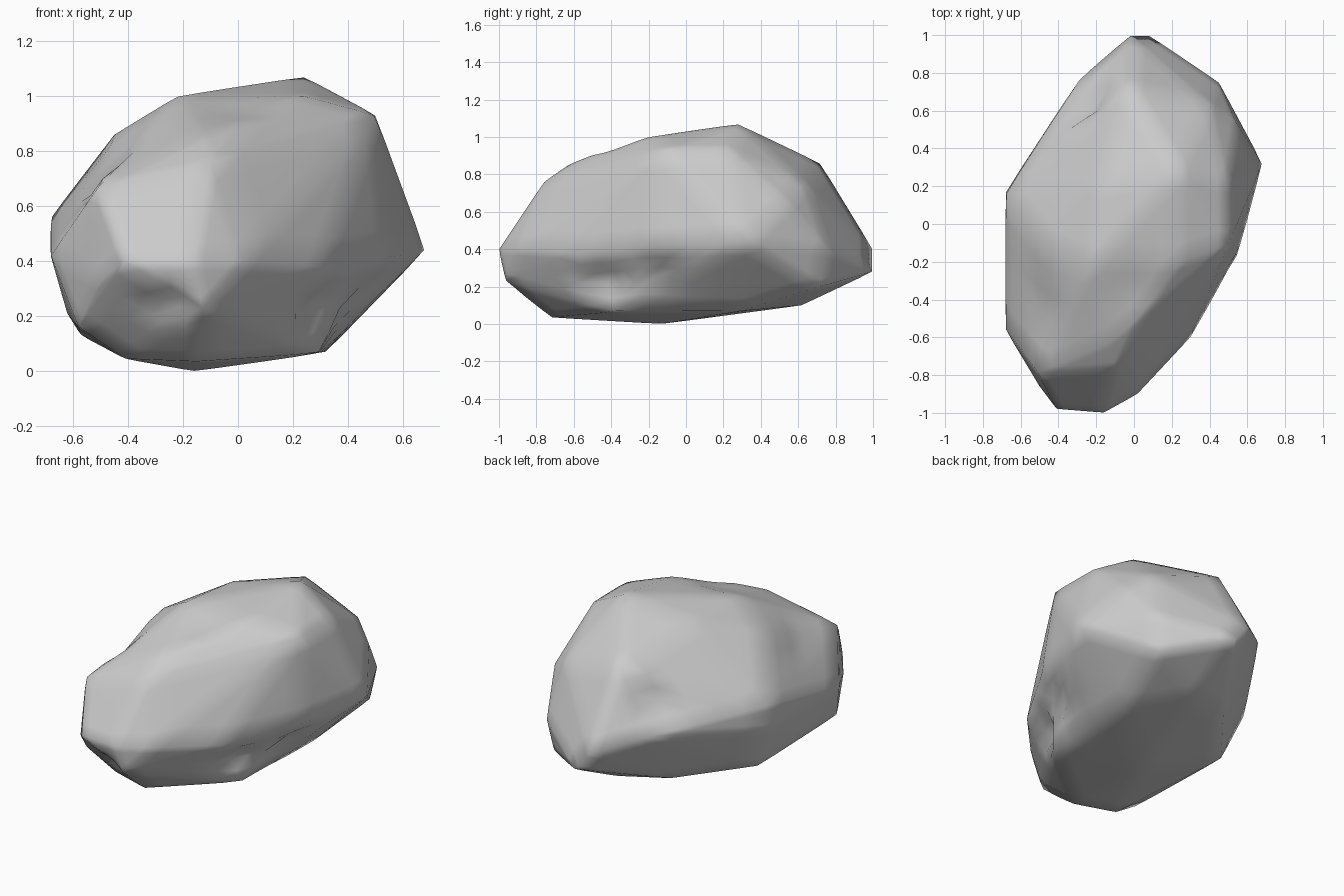
import bpy, bmesh, math
from mathutils import Vector

# Corner points of the boulder
corners = [
    # front end
    (-.16, -1, .40), (-.41, -.98, .40), (-.13, -.97, .23), (.02, -.90, .40), (-.50, -.86, .33),
    (-.51, -.79, .67), (-.10, -.76, .76), (-.13, -.63, .85), (.02, -.50, .91),
    # left side
    (-.68, -.56, .42), (-.68, .16, .56), (-.68, .17, .42), (-.62, -.30, .21), (-.58, -.68, .16),
    (-.57, .10, .13), (-.56, -.20, .65), (-.45, -.10, .86),
    # top
    (-.22, -.20, 1.0), (-.17, .20, .99), (.24, -.20, 1.0), (.50, -.11, .93), (.24, .28, 1.07),
    (.49, .22, .935), (-.03, .72, .86),
    # right side
    (.68, .32, .44), (.55, -.17, .41), (.30, -.60, .38), (.54, .54, .65), (.40, .63, .75),
    # back end
    (-.02, 1, .40), (.08, 1, .28), (.45, .75, .40), (.42, .72, .20), (-.29, .77, .50), (-.25, .50, .12),
    # underside
    (-.16, -.13, 0), (-.41, -.65, .045), (-.15, -.72, .035), (.05, -.55, .05), (.30, -.38, .065),
    (.32, .30, .07), (.05, .62, .10),
]
bm = bmesh.new()
for c in corners:
    bm.verts.new(c)
out = bmesh.ops.convex_hull(bm, input=bm.verts[:])
junk = {g for g in out["geom_interior"] + out["geom_unused"] if isinstance(g, bmesh.types.BMVert)}
bmesh.ops.delete(bm, geom=list(junk), context='VERTS')
bmesh.ops.subdivide_edges(bm, edges=bm.edges[:], cuts=4, use_grid_fill=True)

# Chipped hollows: centre, inward push, radius
dents = [
    ((.33, -.45, .21), (-.08, .06, .03), .09),
    ((.44, -.20, .22), (-.05, .03, .04), .14),
    ((-.24, -.93, .24), (.0, .06, .02), .07),
    ((-.25, .68, .65), (.06, -.06, -.03), .10),
    ((-.50, -.48, .73), (.03, .01, -.03), .14),
    ((.0, -.36, .96), (.0, .0, -.02), .15),
]
for centre, push, radius in dents:
    for v in bm.verts:
        d = (v.co - Vector(centre)).length / radius
        v.co += Vector(push) * math.exp(-d * d)

bmesh.ops.recalc_face_normals(bm, faces=bm.faces[:])
for f in bm.faces:
    f.smooth = True
mesh = bpy.data.meshes.new("boulder")
bm.to_mesh(mesh)
bm.free()
boulder = bpy.data.objects.new("boulder", mesh)
bpy.context.collection.objects.link(boulder)

# Blend the facet shading while holding the outline
soft = boulder.modifiers.new("soften", 'SMOOTH')
soft.factor = 0.2
soft.iterations = 1
